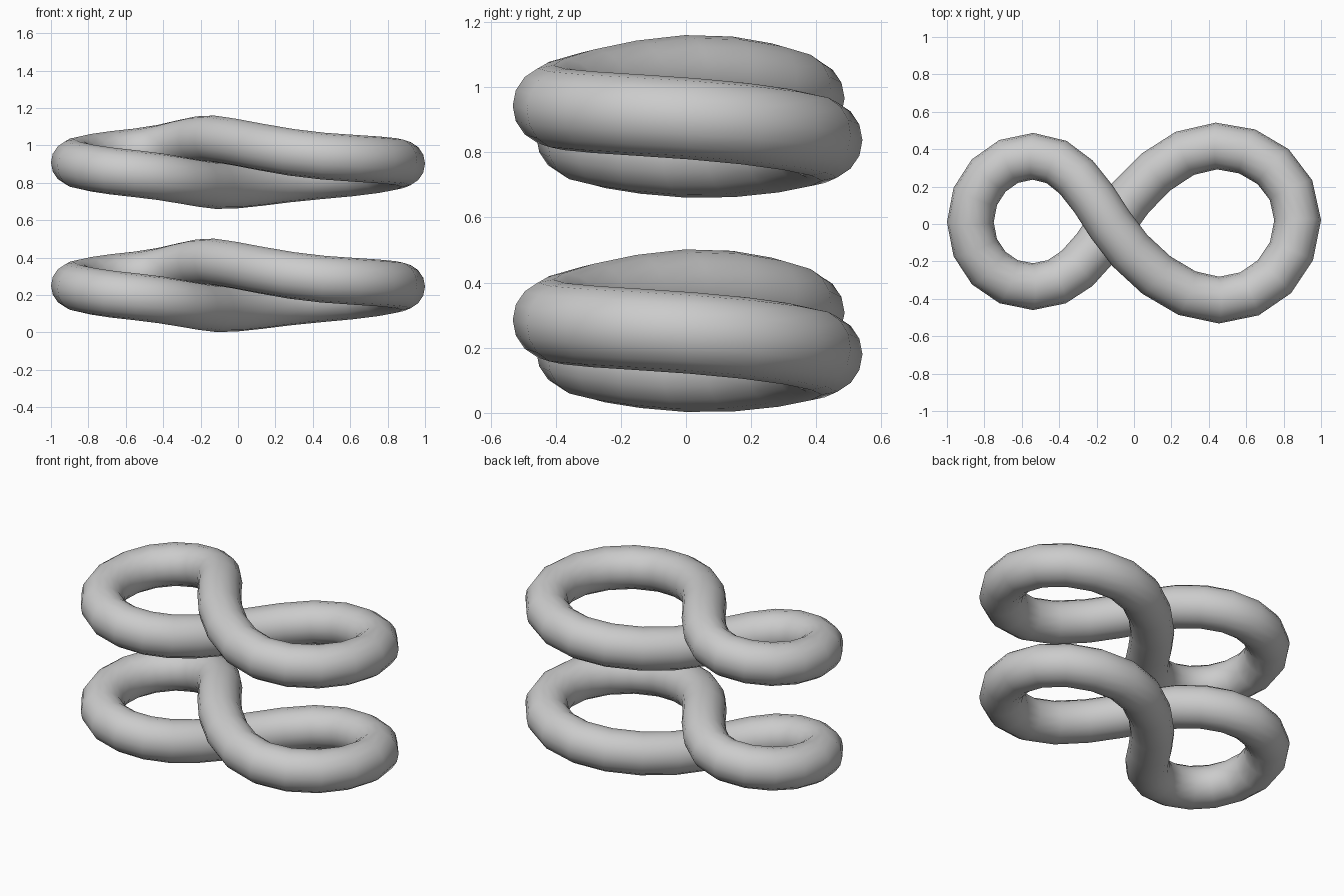
import bpy
from mathutils import Vector

if "Cube" in bpy.data.objects:
    bpy.data.objects.remove(bpy.data.objects["Cube"])

TUBE_RADIUS = 0.125
SPACING = 0.658

# Centre line of the figure eight: (point, outgoing handle offset, incoming scale)
PATH = [
    ((-0.13, 0.00, 0.377), (0.115, -0.185, -0.010)),    # upper strand at the crossing
    ((0.455, -0.407, 0.285), (0.23, 0.0, -0.018)),      # right loop front
    ((0.875, 0.02, 0.245), (0.0, 0.235, -0.018)),       # right loop end
    ((0.44, 0.417, 0.180), (-0.23, 0.0, -0.018)),       # right loop back
    ((-0.12, 0.00, 0.128), (-0.115, -0.185, 0.010)),    # lower strand at the crossing
    ((-0.54, -0.335, 0.190), (-0.185, 0.0, 0.018)),     # left loop front
    ((-0.875, 0.01, 0.250), (0.0, 0.195, 0.018)),       # left loop end
    ((-0.54, 0.362, 0.308), (0.185, 0.0, 0.018)),       # left loop back
]


def figure_eight(name, z):
    curve = bpy.data.curves.new(name, 'CURVE')
    curve.dimensions = '3D'
    curve.twist_mode = 'Z_UP'
    curve.resolution_u = 4
    curve.bevel_depth = TUBE_RADIUS
    curve.bevel_resolution = 6
    spline = curve.splines.new('BEZIER')
    spline.bezier_points.add(len(PATH) - 1)
    spline.use_cyclic_u = True
    spline.use_smooth = True
    for bp, (point, handle) in zip(spline.bezier_points, PATH):
        bp.handle_left_type = bp.handle_right_type = 'FREE'
        co, h = Vector(point), Vector(handle)
        bp.co = co
        bp.handle_left = co - h
        bp.handle_right = co + h
    obj = bpy.data.objects.new(name, curve)
    obj.location.z = z
    bpy.context.collection.objects.link(obj)
    # Turn the swept tube into a smooth mesh
    bpy.ops.object.select_all(action='DESELECT')
    obj.select_set(True)
    bpy.context.view_layer.objects.active = obj
    bpy.ops.object.convert(target='MESH')
    bpy.ops.object.shade_smooth()


# Two identical loops stacked vertically
figure_eight("lower_figure_eight", 0.0)
figure_eight("upper_figure_eight", SPACING)
